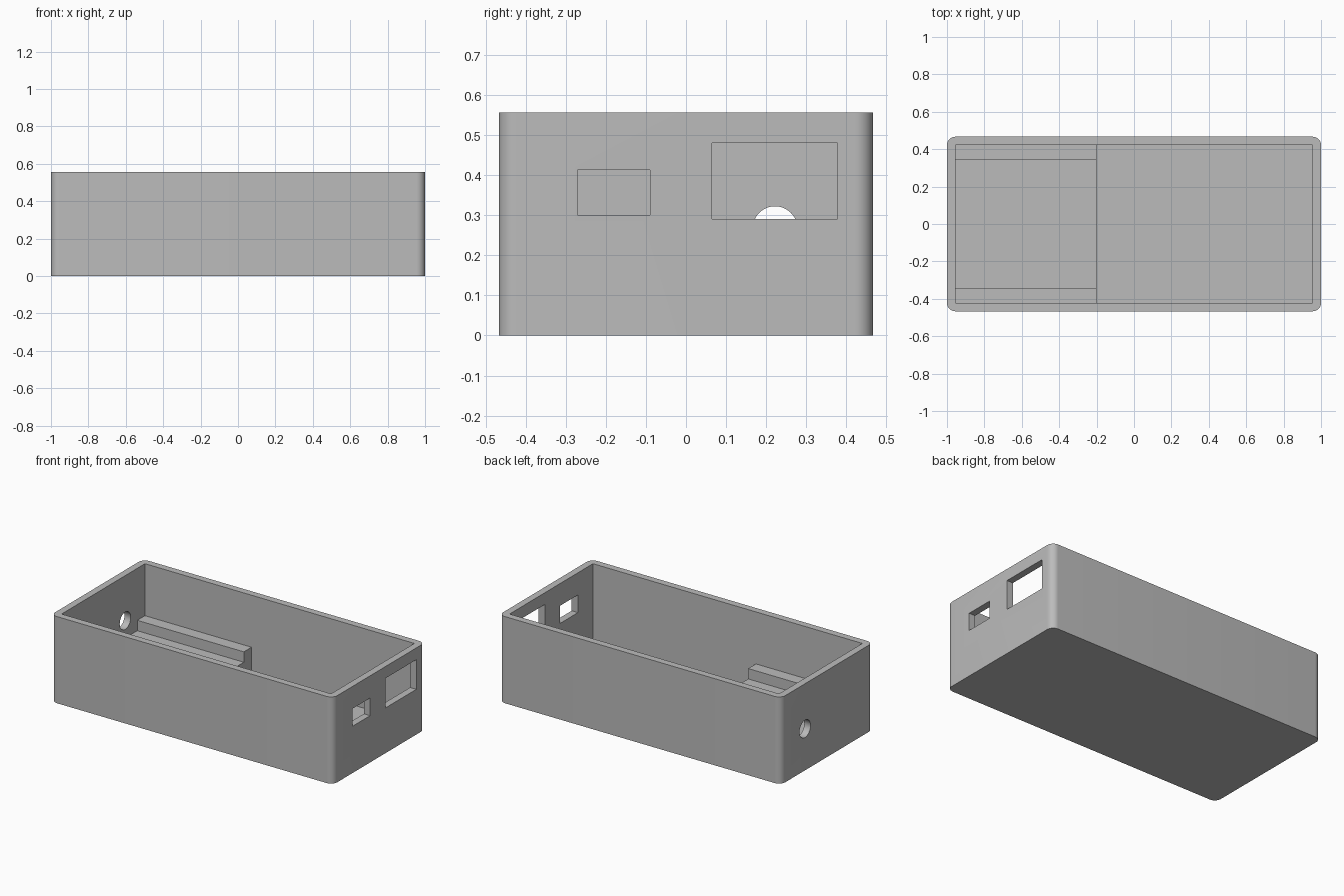
import bpy, bmesh, math
from mathutils import Matrix, Vector

default = bpy.data.objects.get("Cube")
if default:
    bpy.data.objects.remove(default, do_unlink=True)

MM = 1 / 45                      # design unit
L, W, H = 90 * MM, 42 * MM, 25 * MM
WALL = 2 * MM

grey = bpy.data.materials.new("plain grey")
grey.use_nodes = True
colour = (0.5, 0.5, 0.5, 1)
grey.diffuse_color = colour
grey.node_tree.nodes["Principled BSDF"].inputs["Base Color"].default_value = colour


def make(name, bm):
    bmesh.ops.recalc_face_normals(bm, faces=bm.faces)
    mesh = bpy.data.meshes.new(name)
    bm.to_mesh(mesh)
    bm.free()
    mesh.materials.append(grey)
    ob = bpy.data.objects.new(name, mesh)
    bpy.context.collection.objects.link(ob)
    return ob


def box(name, lo, hi, radius=0):
    """Box between two corners, with optional rounded upright edges."""
    lo, hi = Vector(lo), Vector(hi)
    bm = bmesh.new()
    bmesh.ops.create_cube(bm, size=1, matrix=Matrix.Translation((lo + hi) / 2)
                          @ Matrix.Diagonal((*(hi - lo), 1)))
    if radius:
        upright = [e for e in bm.edges
                   if abs(e.verts[0].co.z - e.verts[1].co.z) > 0.1]
        bmesh.ops.bevel(bm, geom=upright, offset=radius, segments=10,
                        profile=0.5, affect='EDGES')
    return make(name, bm)


def cut(target, cutter):
    cutter.hide_render = True
    mod = target.modifiers.new("cut", 'BOOLEAN')
    mod.operation, mod.solver, mod.object = 'DIFFERENCE', 'EXACT', cutter
    bpy.context.view_layer.objects.active = target
    bpy.ops.object.modifier_apply(modifier=mod.name)
    bpy.data.objects.remove(cutter, do_unlink=True)


# Open-topped case with rounded corners
case = box("case", (-L / 2, -W / 2, 0), (L / 2, W / 2, H), WALL)
ix, iy = L / 2 - WALL, W / 2 - WALL
cut(case, box("cavity", (-ix, -iy, WALL), (ix, iy, H + 0.2)))

# Two rectangular ports in the left end wall
for name, y0, y1, z0, z1 in (("small_port", -0.27, -0.09, 0.30, 0.413),
                             ("large_port", 0.065, 0.378, 0.29, 0.48)):
    cut(case, box(name, (ix - 0.05, y0, z0), (L / 2 + 0.05, y1, z1)))

# Round cable hole in the opposite end wall
bm = bmesh.new()
bmesh.ops.create_cone(bm, cap_ends=True, segments=48, radius1=2.5 * MM,
                      radius2=2.5 * MM, depth=0.2,
                      matrix=Matrix.Translation((-L / 2, 10 * MM, 12 * MM))
                      @ Matrix.Rotation(math.pi / 2, 4, 'Y'))
cut(case, make("cable_hole", bm))

# Raised tray with a rail along each side, swept from a U-shaped profile
out, rail = iy + 0.01, 15.5 * MM
low, shelf, top = WALL - 0.01, 7 * MM, 10 * MM
profile = [(-out, low), (out, low), (out, top), (rail, top),
           (rail, shelf), (-rail, shelf), (-rail, top), (-out, top)]
bm = bmesh.new()
start, end = -ix - 0.01, -0.2
face = bm.faces.new([bm.verts.new((start, y, z)) for y, z in profile])
swept = bmesh.ops.extrude_face_region(bm, geom=[face])
bmesh.ops.translate(bm, vec=(end - start, 0, 0),
                    verts=[g for g in swept["geom"]
                           if isinstance(g, bmesh.types.BMVert)])
tray = make("tray", bm)

# Smooth corners and hole, crisp edges elsewhere
bpy.ops.object.select_all(action='DESELECT')
case.select_set(True)
bpy.context.view_layer.objects.active = case
bpy.ops.object.shade_smooth_by_angle(angle=math.radians(30))
